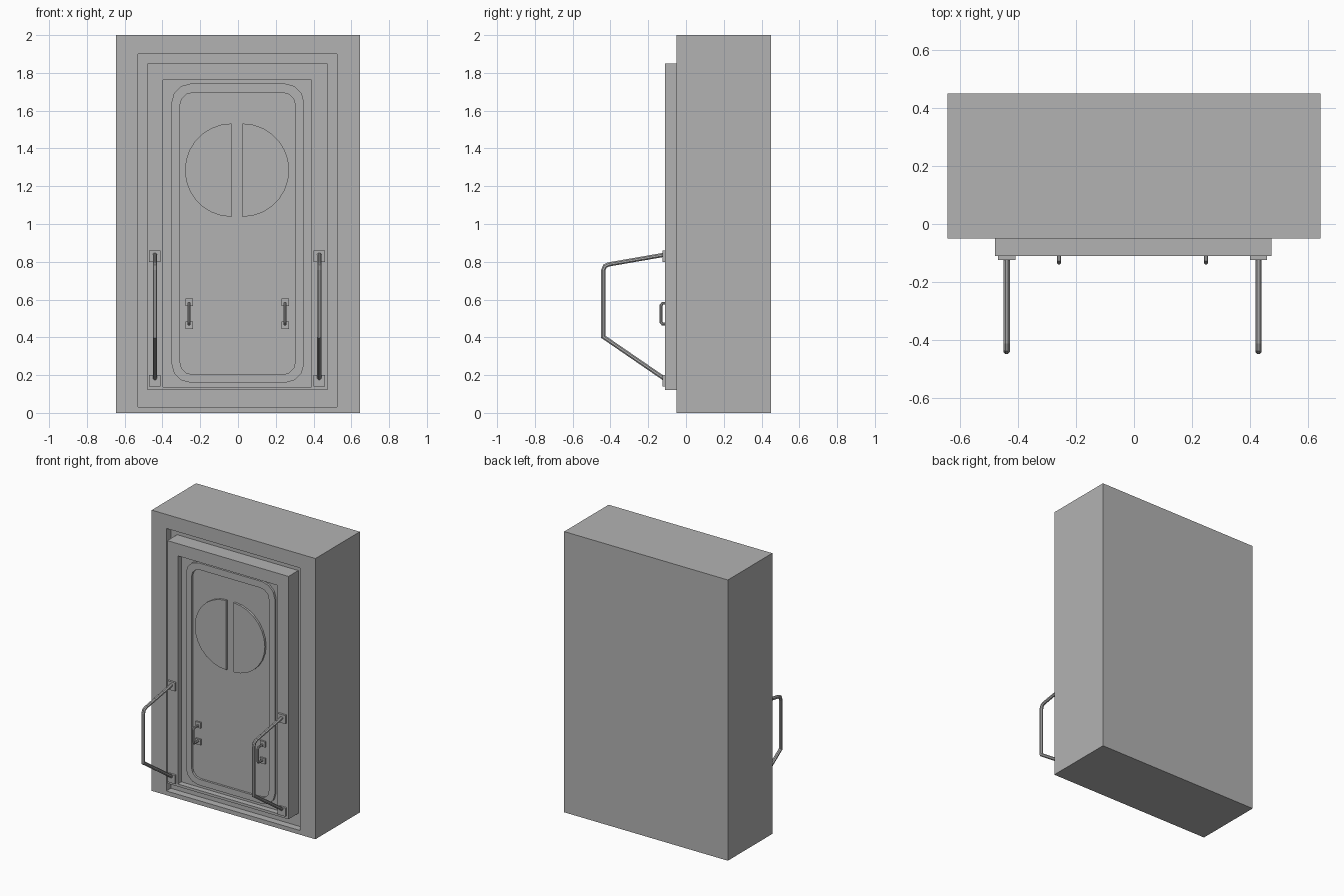
import bpy, bmesh
from math import sin, cos, pi
from mathutils import Vector

cube = bpy.data.objects.get("Cube")
if cube:
    bpy.data.objects.remove(cube, do_unlink=True)

grey = bpy.data.materials.new("grey paint")
grey.use_nodes = True
grey.diffuse_color = (0.45, 0.45, 0.45, 1)
grey.node_tree.nodes["Principled BSDF"].inputs["Base Color"].default_value = grey.diffuse_color


def rect(x0, x1, z0, z1):
    return [(x0, z0), (x1, z0), (x1, z1), (x0, z1)]


def rounded_rect(x0, x1, z0, z1, r, steps=3):
    pts = []
    centres = rect(x0 + r, x1 - r, z0 + r, z1 - r)
    for i, (cx, cz) in enumerate(centres):
        for k in range(steps + 1):
            a = pi + (i + k / steps) * pi / 2
            pts.append((cx + r * cos(a), cz + r * sin(a)))
    return pts


def half_disc(cx, cz, r, side, steps=14):
    angles = [-pi / 2 + pi * k / steps for k in range(steps + 1)]
    return [(cx + side * r * cos(a), cz + r * sin(a)) for a in angles]


def stack(name, layers, closed_ring=False):
    """Skin a series of (outline, y) layers, then cap the ends or join them."""
    bm = bmesh.new()
    loops = [[bm.verts.new((x, y, z)) for x, z in pts] for pts, y in layers]
    pairs = list(zip(loops, loops[1:]))
    if closed_ring:
        pairs.append((loops[-1], loops[0]))
    else:
        bm.faces.new(loops[0])
        bm.faces.new(loops[-1])
    for a, b in pairs:
        for i in range(len(a)):
            j = (i + 1) % len(a)
            bm.faces.new((a[i], a[j], b[j], b[i]))
    bmesh.ops.recalc_face_normals(bm, faces=bm.faces)
    mesh = bpy.data.meshes.new(name)
    bm.to_mesh(mesh)
    bm.free()
    mesh.materials.append(grey)
    obj = bpy.data.objects.new(name, mesh)
    bpy.context.collection.objects.link(obj)
    return obj


def slab(name, outline, back, front):
    return stack(name, [(outline, back), (outline, front)])


def tube(name, x, path, r, sides=8):
    """Sweep a round section along a (y, z) path, mitred at each bend."""
    pts = [Vector(p) for p in path]
    bm = bmesh.new()
    rings = []
    for i, p in enumerate(pts):
        before = (p - pts[i - 1]).normalized() if i else None
        after = (pts[i + 1] - p).normalized() if i < len(pts) - 1 else None
        before, after = before or after, after or before
        t = (before + after).normalized()
        n = Vector((-t.y, t.x)) / t.dot(before)
        ring = []
        for k in range(sides):
            a = 2 * pi * (k + 0.5) / sides
            q = p + n * r * sin(a)
            ring.append(bm.verts.new((x + r * cos(a), q.x, q.y)))
        rings.append(ring)
    for a, b in zip(rings, rings[1:]):
        for k in range(sides):
            j = (k + 1) % sides
            bm.faces.new((a[k], a[j], b[j], b[k]))
    bm.faces.new(rings[0])
    bm.faces.new(rings[-1])
    bmesh.ops.recalc_face_normals(bm, faces=bm.faces)
    mesh = bpy.data.meshes.new(name)
    bm.to_mesh(mesh)
    bm.free()
    mesh.materials.append(grey)
    bpy.context.collection.objects.link(bpy.data.objects.new(name, mesh))


# Wall block with a shallow recess in the front
wall_front, recess_back = -0.05, 0.0
block = rect(-0.645, 0.645, 0, 2)
recess = rect(-0.53, 0.525, 0.03, 1.9)
stack("wall_block", [(block, 0.45), (block, wall_front),
                     (recess, wall_front), (recess, recess_back)])

# Door frame standing in the recess, with the sunken door panel
frame_front, door_face = -0.11, -0.07
frame = rect(-0.48, 0.475, 0.12, 1.85)
opening = rect(-0.397, 0.39, 0.138, 1.763)
stack("door_and_frame", [(frame, recess_back), (frame, frame_front),
                         (opening, frame_front), (opening, door_face)])

# Raised rounded seal around the door panel
raised = door_face - 0.015
seal_out = rounded_rect(-0.352, 0.35, 0.16, 1.743, 0.1)
seal_in = rounded_rect(-0.307, 0.303, 0.203, 1.695, 0.065)
stack("door_seal", [(seal_out, door_face), (seal_out, raised),
                    (seal_in, raised), (seal_in, door_face)], closed_ring=True)

centre = -0.005
for side, label in ((-1, "right"), (1, "left")):
    # Half-round window
    slab(label + "_window", half_disc(centre + side * 0.029, 1.285, 0.247, side),
         door_face, raised)

    # Small door handle and its mounting plates
    x = centre + side * 0.254
    for z, end in ((0.585, "upper"), (0.465, "lower")):
        slab(f"{label}_{end}_handle_plate",
             rect(x - 0.02, x + 0.02, z - 0.02, z + 0.02), door_face, door_face - 0.012)
    tube(label + "_door_handle", x,
         [(door_face, 0.58), (-0.124, 0.58), (-0.132, 0.57),
          (-0.132, 0.48), (-0.124, 0.47), (door_face, 0.47)], 0.008)

    # Large grab rail and its mounting plates
    x = centre + side * 0.435
    for z, end in ((0.83, "upper"), (0.17, "lower")):
        slab(f"{label}_{end}_rail_plate",
             rect(x - 0.03, x + 0.03, z - 0.03, z + 0.03), frame_front, frame_front - 0.015)
    tube(label + "_grab_rail", x,
         [(frame_front, 0.838), (-0.41, 0.786), (-0.43, 0.776), (-0.438, 0.755),
          (-0.438, 0.403), (frame_front, 0.178)], 0.012)
